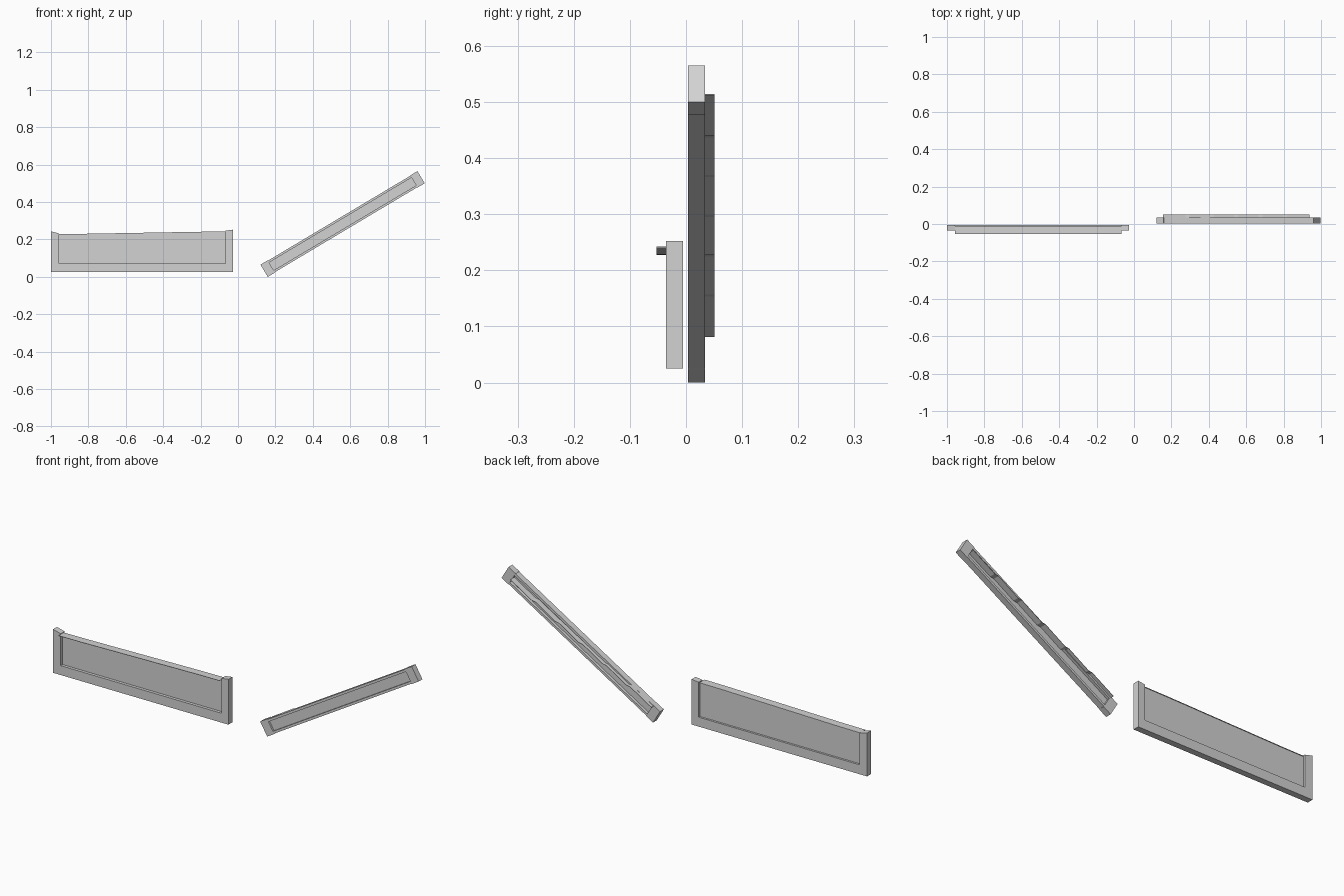
import bpy, bmesh, math
from mathutils import Matrix, Vector

if "Cube" in bpy.data.objects:
    bpy.data.objects.remove(bpy.data.objects["Cube"], do_unlink=True)

grey = bpy.data.materials.new("plain_grey")
grey.use_nodes = True
colour = (0.65, 0.65, 0.65, 1)
grey.diffuse_color = colour
grey.node_tree.nodes["Principled BSDF"].inputs["Base Color"].default_value = colour


def extrude(name, outline, y0, y1, place=Matrix()):
    """Extrude an outline in the upright plane from y0 to y1."""
    bm = bmesh.new()
    face = bm.faces.new([bm.verts.new((x, y0, z)) for x, z in outline])
    grown = bmesh.ops.extrude_face_region(bm, geom=[face])["geom"]
    moved = [g for g in grown if isinstance(g, bmesh.types.BMVert)]
    bmesh.ops.translate(bm, verts=moved, vec=(0, y1 - y0, 0))
    bmesh.ops.recalc_face_normals(bm, faces=bm.faces)
    bm.transform(place)
    mesh = bpy.data.meshes.new(name)
    bm.to_mesh(mesh)
    bm.free()
    mesh.materials.append(grey)
    obj = bpy.data.objects.new(name, mesh)
    bpy.context.collection.objects.link(obj)
    return obj


def rect(x0, x1, z0, z1):
    return [(x0, z0), (x1, z0), (x1, z1), (x0, z1)]


def stepped_line(x0, x1, z0, z1, steps=6, ripple=0.002):
    """Gently sloping line made of short level runs."""
    pts = []
    for i in range(steps):
        z = z0 + (z1 - z0) * i / (steps - 1)
        a = x0 + (x1 - x0) * i / steps
        b = x0 + (x1 - x0) * (i + 1) / steps
        pts += [(a + 0.01, z - ripple / 2), (b - 0.01, z + ripple / 2)]
    pts[0] = (x0, z0)
    pts[-1] = (x1, z1)
    return pts


def ribbon(line, thick):
    return line + [(x, z - thick) for x, z in reversed(line)]


# Level frame: two stiles, bottom rail, recessed panel and ledge
FRONT, BACK = -0.036, -0.005
extrude("level_left_stile", [(-1, 0.025), (-0.957, 0.025), (-0.957, 0.232), (-1, 0.243)], FRONT, BACK)
extrude("level_right_stile", [(-0.066, 0.025), (-0.028, 0.025), (-0.028, 0.252), (-0.066, 0.247)], FRONT, BACK)
extrude("level_bottom_rail", rect(-0.957, -0.066, 0.025, 0.072), FRONT, BACK)
top = stepped_line(-0.957, -0.066, 0.229, 0.242)
extrude("level_panel", [(-0.957, 0.07), (-0.066, 0.07)] + top[::-1], -0.021, -0.015)
extrude("level_ledge", ribbon(top, 0.002), -0.053, -0.012)

# Sloping frame, built level along its centre line and then tilted
LENGTH, HALF, END = 0.977, 0.038, 0.045
FRONT, BACK = 0.004, 0.034
tilt = Matrix.Translation(Vector((0.1395, 0, 0.0325))) @ Matrix.Rotation(-math.radians(30.8), 4, 'Y')
for name, a in (("lower", 0), ("upper", LENGTH - END)):
    extrude("slope_" + name + "_end", rect(a, a + END, -HALF, HALF), FRONT, BACK, tilt)
for name, z in (("bottom", -HALF + 0.002), ("top", HALF - 0.014)):
    extrude("slope_" + name + "_rail", rect(END, LENGTH - END, z, z + 0.012), FRONT, BACK, tilt)
extrude("slope_panel", rect(END, LENGTH - END, -HALF + 0.01, HALF - 0.01), 0.013, 0.02, tilt)
ledge = stepped_line(END - 0.005, LENGTH - END, 0.035, 0.005)
extrude("slope_ledge", ribbon(ledge, 0.002), 0.016, 0.051, tilt)
